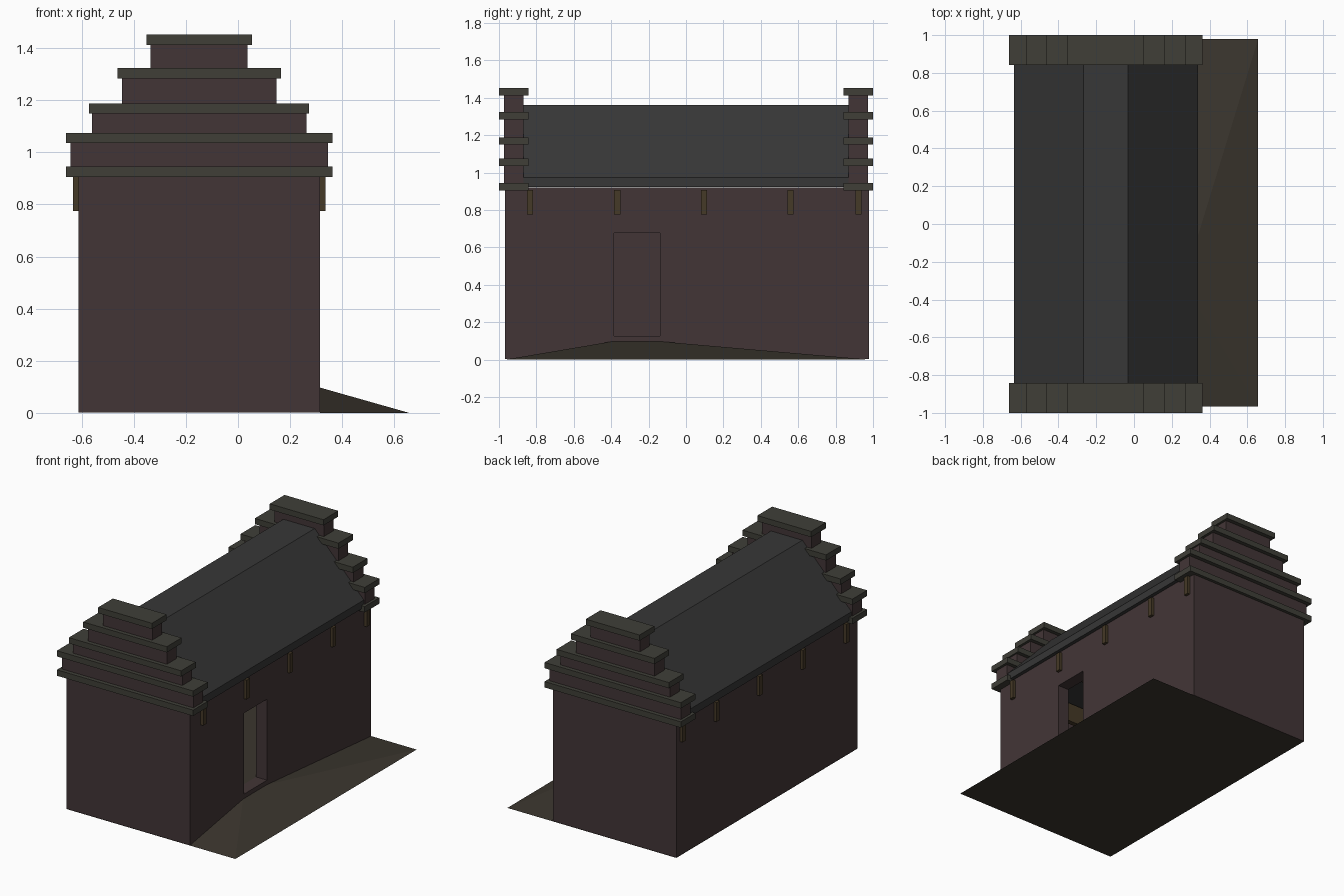
import bpy, bmesh
from mathutils import Vector

if "Cube" in bpy.data.objects:
    bpy.data.objects.remove(bpy.data.objects["Cube"])


def material(name, rgb):
    m = bpy.data.materials.new(name)
    m.diffuse_color = (*rgb, 1)
    m.use_nodes = True
    m.node_tree.nodes["Principled BSDF"].inputs["Base Color"].default_value = m.diffuse_color
    return m


WALL = material("wall", (0.055, 0.036, 0.037))
CAP = material("capping", (0.050, 0.049, 0.039))
ROOF = material("roofing", (0.038, 0.038, 0.038))
WOOD = material("wood", (0.060, 0.041, 0.020))
EARTH = material("earth", (0.043, 0.036, 0.027))


def mesh_object(name, verts, faces, mat=None):
    me = bpy.data.meshes.new(name)
    me.from_pydata(verts, [], faces)
    bm = bmesh.new()
    bm.from_mesh(me)
    bmesh.ops.recalc_face_normals(bm, faces=bm.faces)
    bm.to_mesh(me)
    bm.free()
    ob = bpy.data.objects.new(name, me)
    bpy.context.collection.objects.link(ob)
    if mat:
        me.materials.append(mat)
    return ob


def extrude_y(name, profile, y0, y1, mat=None):
    """Prism along y from an (x, z) outline."""
    n = len(profile)
    verts = [(x, y, z) for y in (y0, y1) for x, z in profile]
    faces = [tuple(range(n)), tuple(range(n, 2 * n))]
    faces += [(i, (i + 1) % n, n + (i + 1) % n, n + i) for i in range(n)]
    return mesh_object(name, verts, faces, mat)


def box(name, x, y, z, mat=None):
    outline = [(x[0], z[0]), (x[1], z[0]), (x[1], z[1]), (x[0], z[1])]
    return extrude_y(name, outline, *y, mat)


X0, X1 = -0.613, 0.315      # wall faces
Y0, Y1 = -0.967, 0.979
MID = -0.149                # centre line of the house
T = 0.083                   # wall thickness
DOOR = (-0.385, -0.138)

# hollow walls with a doorway
walls = box("walls", (X0, X1), (Y0, Y1), (0.002, 0.92), WALL)
cutters = [
    box("room_cutter", (X0 + T, X1 - T), (Y0 + T, Y1 - T), (-0.1, 1.1)),
    box("door_cutter", (X1 - T - 0.05, X1 + 0.1), DOOR, (0.127, 0.677)),
]
for c in cutters:
    c.hide_render = True
    c.hide_viewport = True
    mod = walls.modifiers.new(c.name, 'BOOLEAN')
    mod.operation = 'DIFFERENCE'
    mod.solver = 'EXACT'
    mod.object = c

# interior floor
box("floor", (X0 + T, X1 - T), (Y0 + T, Y1 - T), (0.005, 0.127), EARTH)

# earth ramp up to the door, with the ground sheet under the house
R = 0.657
mesh_object("entrance_ramp",
            [(X0, Y0, 0), (X1, Y0, 0), (R, Y0, 0), (R, Y1, 0), (X1, Y1, 0), (X0, Y1, 0),
             (X1, -0.395, 0.097), (X1, -0.138, 0.097)],
            [(1, 2, 6), (6, 2, 3, 7), (7, 3, 4), (0, 1, 2, 3, 4, 5), (1, 6, 7, 4)],
            EARTH)

# roof with a flat ridge
half = [(0.487, 0.922), (0.487, 0.973), (0.118, 1.36)]
roof = [(MID + x, z) for x, z in half] + [(MID - x, z) for x, z in reversed(half)]
extrude_y("roof", roof, -0.88, 0.88, ROOF)

# stepped gables: (half width, bottom, top)
tiers = [(0.494, 0.94, 1.04), (0.411, 1.07, 1.155), (0.296, 1.185, 1.29), (0.186, 1.32, 1.418)]
caps = [(0.512, 0.905, 0.945), (0.512, 1.036, 1.075), (0.422, 1.149, 1.188),
        (0.314, 1.284, 1.323), (0.202, 1.413, 1.452)]
for side, s in (("front", -1), ("back", 1)):
    for i, (w, a, b) in enumerate(tiers):
        box(f"{side}_gable_step_{i + 1}", (MID - w, MID + w),
            sorted((s * 0.868, s * 0.972)), (a, b), WALL)
    for i, (w, a, b) in enumerate(caps):
        box(f"{side}_gable_cap_{i + 1}", (MID - w, MID + w),
            sorted((s * 0.842, s * 1.0)), (a, b), CAP)

# timber beams running through the side walls
for i, y in enumerate((-0.834, -0.368, 0.096, 0.559, 0.922)):
    box(f"beam_{i + 1}", (-0.633, 0.335), (y - 0.017, y + 0.017), (0.775, 0.906), WOOD)
